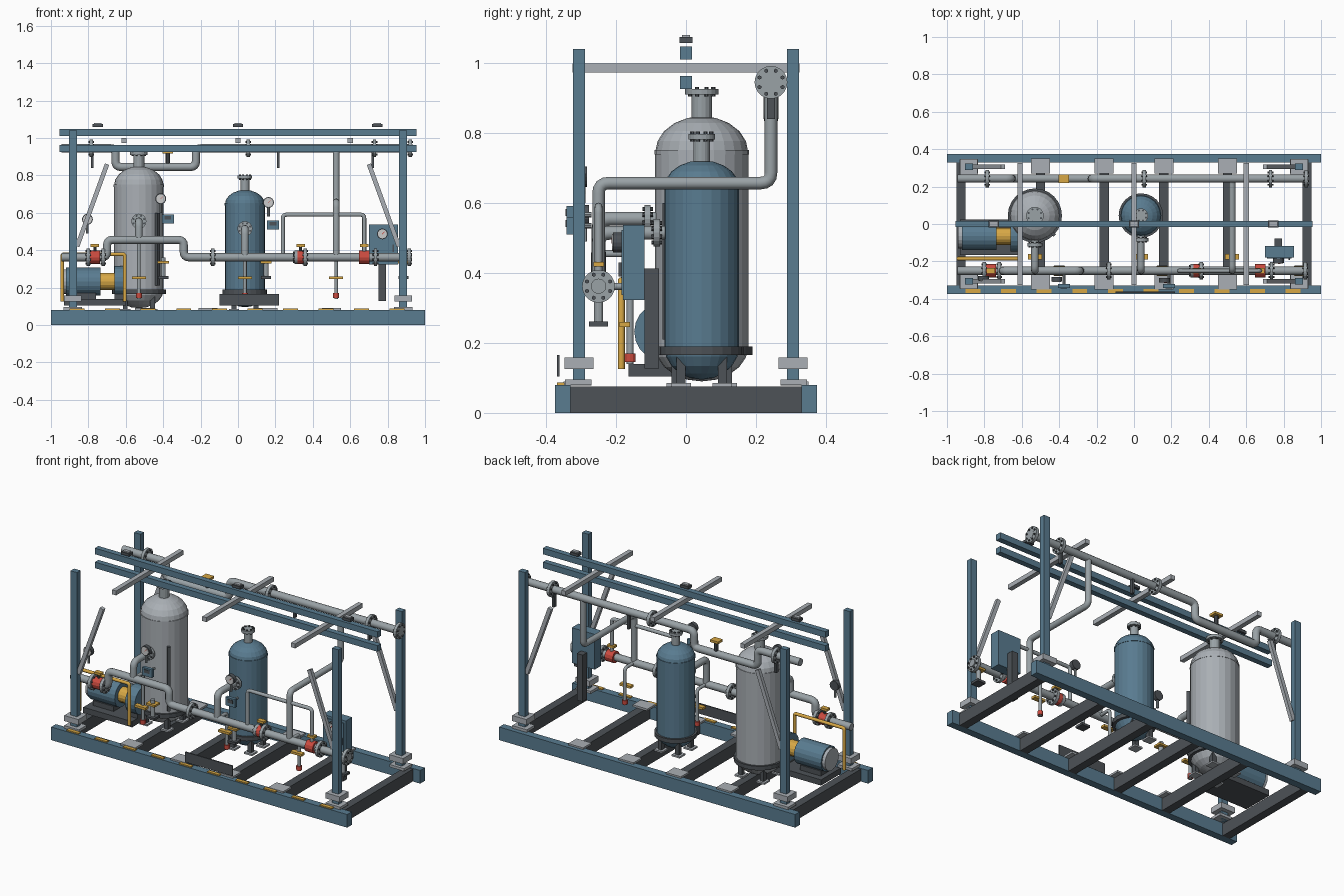
import bpy, bmesh, math
from mathutils import Vector, Matrix

if "Cube" in bpy.data.objects:
    bpy.data.objects.remove(bpy.data.objects["Cube"])

def mat(name, c):
    m = bpy.data.materials.new(name)
    m.diffuse_color = (*c, 1)
    m.use_nodes = True
    m.node_tree.nodes["Principled BSDF"].inputs["Base Color"].default_value = m.diffuse_color
    return m
BLUE = mat("blue_paint", (.10, .20, .28))
DARK = mat("dark_steel", (.075, .085, .095))
PALE = mat("pale_steel", (.40, .43, .46))
PIPE = mat("pipe_steel", (.32, .36, .38))
YEL = mat("yellow_paint", (.68, .39, .06))
RED = mat("red_paint", (.60, .07, .05))
WHITE = mat("dial_white", (.8, .8, .78))

def link(name, me, m):
    o = bpy.data.objects.new(name, me)
    bpy.context.collection.objects.link(o)
    me.materials.clear()
    me.materials.append(m)
    return o

def from_bm(name, bm, m):
    me = bpy.data.meshes.new(name)
    bmesh.ops.recalc_face_normals(bm, faces=bm.faces)
    bm.to_mesh(me)
    bm.free()
    return link(name, me, m)

def box(name, c, s, m, rot=None):
    bm = bmesh.new()
    bmesh.ops.create_cube(bm, size=1)
    bmesh.ops.scale(bm, vec=s, verts=bm.verts)
    if rot:
        bmesh.ops.rotate(bm, matrix=rot, verts=bm.verts)
    bmesh.ops.translate(bm, vec=c, verts=bm.verts)
    return from_bm(name, bm, m)

def cyl(name, a, b, r, m, n=12):
    a, b = Vector(a), Vector(b)
    bm = bmesh.new()
    mx = Matrix.Translation((a + b) / 2) @ (b - a).to_track_quat('Z', 'Y').to_matrix().to_4x4()
    bmesh.ops.create_cone(bm, cap_ends=True, segments=n, radius1=r, radius2=r,
                          depth=(b - a).length, matrix=mx)
    return from_bm(name, bm, m)

def lathe(name, prof, c, m, n=24):
    bm = bmesh.new()
    vs = [bm.verts.new((r, 0, z)) for r, z in prof]
    es = [bm.edges.new(p) for p in zip(vs, vs[1:])]
    bmesh.ops.spin(bm, geom=vs + es, axis=(0, 0, 1), cent=(0, 0, 0), angle=2 * math.pi, steps=n)
    bmesh.ops.remove_doubles(bm, verts=bm.verts, dist=1e-4)
    bmesh.ops.translate(bm, vec=c, verts=bm.verts)
    return from_bm(name, bm, m)

def pipe(name, pts, r, m=PIPE, bend=.03):
    # polyline tube with rounded elbows
    P = [Vector(p) for p in pts]
    out = [P[0]]
    for a, b, c in zip(P, P[1:], P[2:]):
        s, e = b + (a - b).normalized() * bend, b + (c - b).normalized() * bend
        out += [s * (1 - t)**2 + b * 2 * t * (1 - t) + e * t * t for t in (0, .25, .5, .75, 1)]
    out.append(P[-1])
    cu = bpy.data.curves.new(name, 'CURVE')
    cu.dimensions, cu.bevel_depth, cu.bevel_resolution, cu.use_fill_caps = '3D', r, 4, True
    sp = cu.splines.new('POLY')
    sp.points.add(len(out) - 1)
    for q, v in zip(sp.points, out):
        q.co = (*v, 1)
    tmp = bpy.data.objects.new(name, cu)
    bpy.context.collection.objects.link(tmp)
    bpy.context.view_layer.update()
    me = bpy.data.meshes.new_from_object(tmp.evaluated_get(bpy.context.evaluated_depsgraph_get()))
    bpy.data.objects.remove(tmp)
    return link(name, me, m)

def flange(name, c, axis, r=.047, t=.018):
    c, ax = Vector(c), Vector(axis)
    cyl(name, c - ax * t / 2, c + ax * t / 2, r, PIPE, 20)
    u = ax.orthogonal().normalized()
    for i in range(8):
        d = Matrix.Rotation(math.pi / 4 * (i + .5), 3, ax) @ u * r * .76
        cyl(name + "_bolt", c + d - ax * (t / 2 + .006), c + d + ax * (t / 2 + .006), .006, DARK, 6)

def valve(name, x, y, z):
    cyl(name + "_body", (x - .027, y, z), (x + .027, y, z), .035, RED)
    cyl(name + "_stem", (x, y, z), (x, y, z + .06), .008, DARK, 8)
    box(name + "_handle", (x, y, z + .063), (.045, .03, .014), YEL)

# base frame
for s in (-1, 1):
    box("base_rail", (0, s * .352, .04), (2, .045, .08), BLUE)
    for x in (-.5, -.16, .16, .5):
        box("rail_pad", (x, s * .31, .084), (.1, .08, .012), PALE)
for x in (-.925, -.5, -.16, .16, .5, .925):
    box("base_cross_beam", (x, 0, .0375), (.05, .66, .075), DARK)
for i in range(10):
    box("hazard_stripe", (-.86 + i * .19, -.358, .083), (.08, .022, .008), YEL)
box("nameplate", (.06, -.365, .135), (.32, .008, .062), DARK)

# corner posts with feet and braces
for sx in (-1, 1):
    for sy in (-1, 1):
        x, y = sx * .883, sy * .306
        box("corner_post", (x, y, .56), (.043, .034, .96), BLUE)
        box("post_base_plate", (x, y + sy * .002, .088), (.1, .076, .016), PALE)
        box("post_collar", (x, y, .142), (.095, .084, .034), PALE)
        a, b = Vector((sx * .86, y, .42)), Vector((sx * .70, y, .86))
        box("corner_brace", (a + b) / 2, (.024, .022, (b - a).length), PALE,
            Matrix.Rotation(math.atan2(b.x - a.x, b.z - a.z), 3, 'Y'))

# overhead rack
for z in (.944, 1.029):
    box("rack_beam", (0, 0, z), (1.91, .034, .037), BLUE)
for x in (-.61, 0, .6):
    box("rack_cross_bar", (x, 0, .986), (.028, .65, .027), PALE)
for x in (-.75, 0, .745):
    box("rack_clip", (x, 0, 1.066), (.055, .036, .016), DARK)
    box("rack_clip_cap", (x, 0, 1.077), (.04, .022, .008), PALE)

# vessels: shell, top nozzle, skirt ring, legs
def vessel(name, x, y, r, z0, zc, zt, zn, m):
    prof, k = [], 5
    for i in range(k + 1):
        a = math.pi / 2 * i / k
        prof.append((r * math.sin(a), .19 - (.19 - z0) * math.cos(a)))
    for i in range(k + 1):
        a = math.pi / 2 * i / k
        prof.append((r * math.cos(a), zc + (zt - zc) * math.sin(a)))
    lathe(name + "_shell", prof, (x, y, 0), m)
    cyl(name + "_weld_band", (x, y, zc - .006), (x, y, zc + .006), r + .002, m, 24)
    cyl(name + "_nozzle", (x, y, zt - .02), (x, y, zn), r * .22, PIPE, 16)
    flange(name + "_top_flange", (x, y, zn), (0, 0, 1), r * .34 + .002, .016)
    cyl(name + "_skirt_ring", (x, y, .165), (x, y, .19), r + .012, DARK, 24)
    for sx in (-1, 1):
        for sy in (-1, 1):
            px, py = x + sx * r * .55, y + sy * r * .55
            box(name + "_leg", (px, py, .125), (.026, .026, .09), DARK)
            box(name + "_foot", (px, py, .08), (.055, .055, .01), PALE)
V1, V2 = (-.53, .045), (.037, .045)
vessel("tall_vessel", *V1, .133, .09, .745, .848, .918, PALE)
vessel("short_vessel", *V2, .107, .095, .645, .722, .79, BLUE)
box("level_gauge", (-.43, -.055, .405), (.018, .018, .39), DARK, Matrix.Rotation(math.pi / 4, 3, 'Z'))

# front header pipe with raised loop
Y, Z = -.25, .362
pipe("front_header", [(-.945, Y, Z), (-.70, Y, Z), (-.70, Y, .455), (-.29, Y, .455), (-.29, Y, Z), (.93, Y, Z)], .022)
for x in (-.8, -.72, -.135, .31, .36, .735, .915):
    flange("header_flange", (x, Y, Z), (1, 0, 0), .047 if x != .31 else .036)
for x in (-.765, .335, .675):
    valve("header_valve", x, Y, Z)

# rear upper pipe with dropped loop
U, W = .243, .945
pipe("upper_pipe", [(-.945, U, W), (-.655, U, W), (-.655, U, .845), (-.225, U, .845), (-.225, U, W), (.93, U, W)], .022)
for x in (-.785, .055, .73, .92):
    flange("upper_flange", (x, U, W), (1, 0, 0))
cyl("upper_valve_stem", (-.375, U, .845), (-.375, U, .92), .012, DARK, 8)
box("upper_valve_handle", (-.375, U, .925), (.055, .045, .014), YEL)
for x in (-.78, .215, .72):
    box("upper_hanger", (x, U, .885), (.014, .022, .09), DARK)

# cross-over, small loop and vessel outlets
pipe("crossover_pipe", [(.525, Y, Z), (.525, Y, .657), (.525, U, .657), (.525, U, W)], .018)
pipe("small_bypass", [(.24, Y, Z), (.24, Y, .59), (.675, Y, .59), (.675, Y, Z)], .011, PIPE, .02)
for (x, y), r, z, zb in ((V1, .133, .555, .455), (V2, .107, .515, Z)):
    pipe("vessel_outlet", [(x, y - r + .02, z), (x, Y, z), (x, Y, zb)], .02)
    flange("outlet_flange", (x, y - r - .022, z), (0, 1, 0), .04)

# drains and pipe supports
for x, zt in ((-.53, .455), (.037, Z), (.525, Z)):
    pipe("drain_pipe", [(x, Y, zt), (x, -.16, zt), (x, -.16, .14)], .01, PIPE, .02)
    box("drain_handle", (x, -.175, .253), (.075, .03, .014), YEL)
    cyl("drain_cap", (x, -.16, .145), (x, -.16, .17), .016, RED)
for x in (-.40, .15, .885):
    cyl("support_stub", (x, Y, Z), (x, Y, .26), .013, PIPE)
    box("support_collar", (x, Y, .335), (.06, .05, .012), YEL)
    box("support_foot", (x, Y, .254), (.055, .055, .014), DARK)

# motor, coupling and pump
MY, MZ = -.065, .232
box("pump_plinth", (-.765, -.07, .122), (.33, .19, .035), DARK)
box("motor_saddle", (-.83, MY, .15), (.14, .1, .04), DARK)
cyl("motor_body", (-.92, MY, MZ), (-.735, MY, MZ), .075, BLUE, 20)
cyl("motor_end_cap", (-.94, MY, MZ), (-.92, MY, MZ), .066, PALE, 20)
cyl("coupling_guard", (-.735, MY, MZ), (-.66, MY, MZ), .046, YEL, 16)
cyl("pump_casing", (-.66, MY, MZ), (-.595, MY, MZ), .083, BLUE, 20)
box("pump_saddle", (-.63, MY, .15), (.06, .1, .04), DARK)
pipe("yellow_guard_rail", [(-.94, -.185, .125), (-.94, -.185, .378), (-.605, -.185, .378), (-.605, -.185, .125)], .01, YEL, .012)

# control cabinet
box("cabinet", (.777, -.149, .43), (.155, .062, .215), BLUE)
box("cabinet_door", (.777, -.182, .43), (.13, .006, .185), BLUE)
box("cabinet_post", (.772, -.098, .27), (.04, .042, .285), DARK)
box("cabinet_handle", (.83, -.188, .41), (.01, .01, .04), DARK)

# dial gauges and transmitters
def dial(x, y, z, stem):
    cyl("gauge_case", (x, y - .012, z), (x, y + .012, z), .029, DARK, 16)
    cyl("gauge_face", (x, y - .014, z), (x, y - .01, z), .024, WHITE, 16)
    box("gauge_needle", (x + .005, y - .015, z + .005), (.018, .002, .003), RED, Matrix.Rotation(-.8, 3, 'Y'))
    if stem:
        cyl("gauge_stem", (x, y, z - .075), (x, y, z - .02), .007, PIPE, 8)
dial(-.805, -.29, .565, True)
dial(-.413, -.295, .675, True)
dial(.163, -.3, .655, True)
dial(.772, -.197, .487, False)
for x, z in ((-.375, .567), (.187, .535)):
    box("transmitter", (x, -.332, z), (.065, .02, .05), BLUE)
    box("transmitter_screen", (x, -.343, z + .006), (.036, .004, .02), DARK)
    cyl("transmitter_stem", (x, -.325, z), (x, -.27, z), .008, PIPE, 8)
